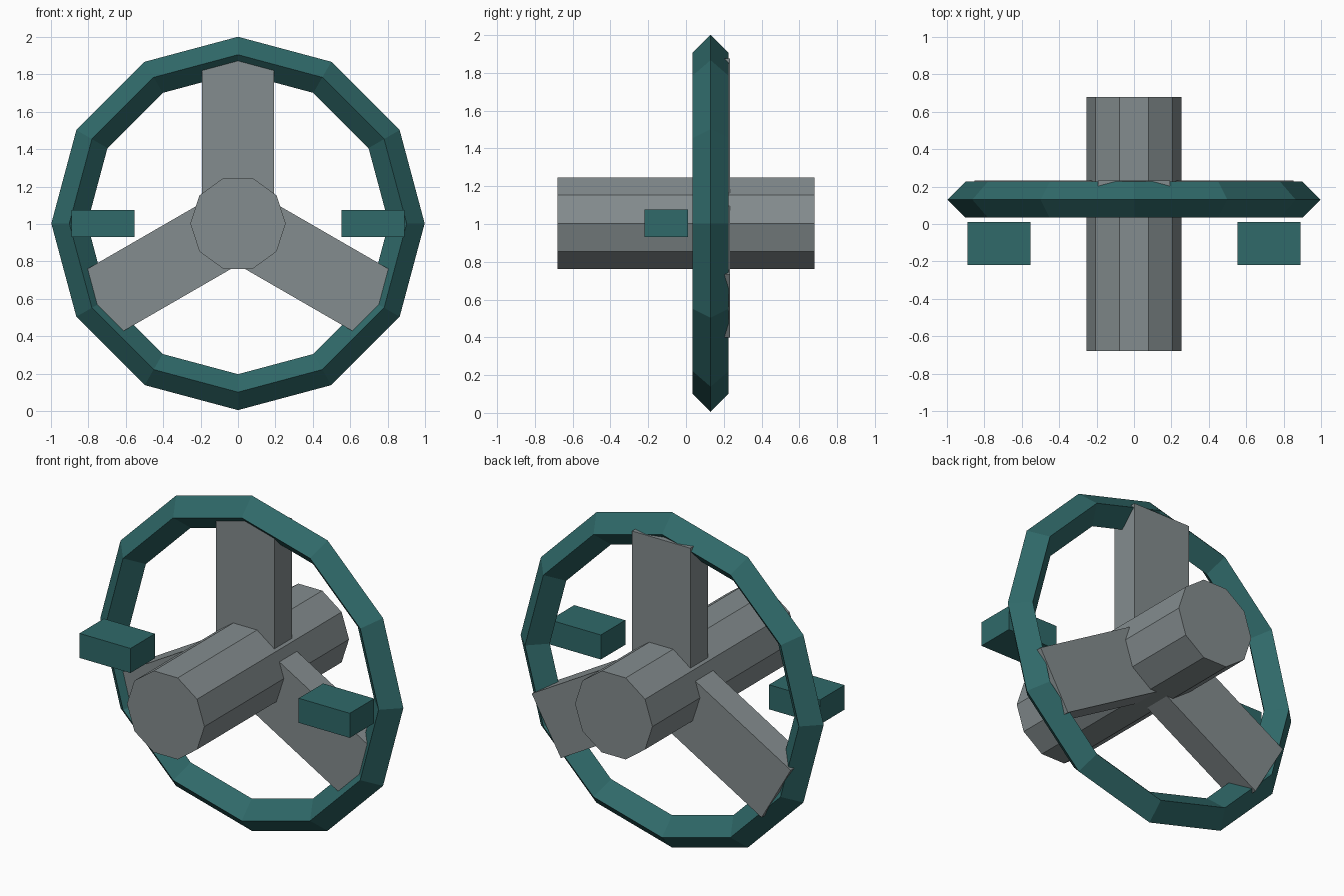
import bpy
import math
from mathutils import Matrix

if "Cube" in bpy.data.objects:
    bpy.data.objects.remove(bpy.data.objects["Cube"])

CZ = 1.003  # height of the wheel axis


def material(name, rgb):
    m = bpy.data.materials.new(name)
    m.diffuse_color = (*rgb, 1)
    m.use_nodes = True
    m.node_tree.nodes["Principled BSDF"].inputs["Base Color"].default_value = m.diffuse_color
    return m


TEAL = material("dark teal", (0.029, 0.142, 0.142))
GREY = material("metal grey", (0.230, 0.264, 0.272))


def finish(name, mat):
    ob = bpy.context.object
    ob.name = ob.data.name = name
    ob.data.materials.append(mat)
    return ob


def box(name, lo, hi, mat):
    bpy.ops.mesh.primitive_cube_add(size=1)
    ob = finish(name, mat)
    size = [b - a for a, b in zip(lo, hi)]
    mid = [(a + b) / 2 for a, b in zip(lo, hi)]
    ob.data.transform(Matrix.Translation(mid) @ Matrix.Diagonal((*size, 1)))
    return ob


# Rim: twelve segments with a diamond cross-section
bpy.ops.mesh.primitive_torus_add(major_segments=12, minor_segments=4,
                                 major_radius=0.902, minor_radius=0.096,
                                 location=(0, 0.13, CZ),
                                 rotation=(math.pi / 2, 0, 0))
finish("rim", TEAL)

# Hub: ten-sided axle with corners pointing left and right
bpy.ops.mesh.primitive_cylinder_add(vertices=10, radius=0.255, depth=1.36,
                                    location=(0, 0, CZ),
                                    rotation=(math.pi / 2, math.pi / 2, 0))
finish("hub", GREY)

# Three spokes fanned around the axle
for i in range(3):
    spoke = box(f"spoke_{i + 1}", (-0.192, 0.067, 0), (0.192, 0.233, 0.874), GREY)
    spoke.location.z = CZ
    spoke.rotation_euler.y = i * math.tau / 3

# Side blocks in front of the rim
for side, s in (("left", -1), ("right", 1)):
    block = box(f"{side}_block", (-0.168, -0.22, 0.93), (0.168, 0.01, 1.076), TEAL)
    block.location.x = s * 0.722
